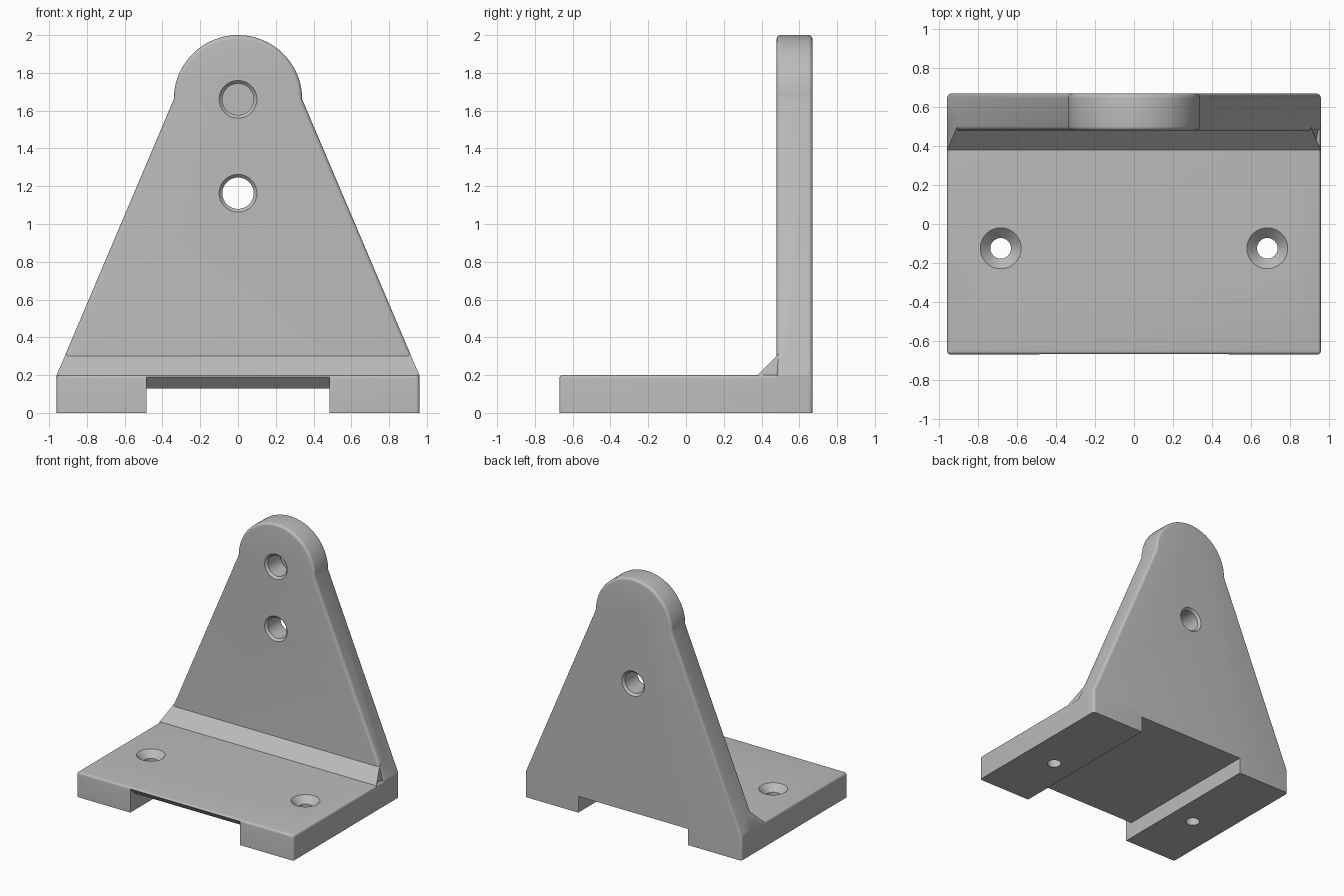
import bpy, bmesh, math
from mathutils import Matrix

if "Cube" in bpy.data.objects:
    bpy.data.objects.remove(bpy.data.objects["Cube"])

grey = bpy.data.materials.new("light_grey")
grey.diffuse_color = (0.5, 0.5, 0.5, 1)
grey.use_nodes = True
grey.node_tree.nodes["Principled BSDF"].inputs["Base Color"].default_value = grey.diffuse_color

HALF_W, DEPTH, BASE_H = 0.96, 0.67, 0.2
TOP_R, TOP_Z, PLATE_Y = 0.34, 1.66, 0.48


def make_object(name, bm):
    bmesh.ops.recalc_face_normals(bm, faces=bm.faces)
    mesh = bpy.data.meshes.new(name)
    bm.to_mesh(mesh)
    bm.free()
    mesh.materials.append(grey)
    ob = bpy.data.objects.new(name, mesh)
    bpy.context.collection.objects.link(ob)
    return ob


def loft(name, ring_a, ring_b, rounded=None, radius=0.022):
    """Solid between two matching outlines; edges picked by rounded() get a fillet."""
    bm = bmesh.new()
    a = [bm.verts.new(p) for p in ring_a]
    b = [bm.verts.new(p) for p in ring_b]
    bm.faces.new(a)
    bm.faces.new(b[::-1])
    for i in range(len(a)):
        j = (i + 1) % len(a)
        bm.faces.new((a[i], b[i], b[j], a[j]))
    bmesh.ops.recalc_face_normals(bm, faces=bm.faces)
    if rounded:
        edges = [e for e in bm.edges if rounded(e.verts[0].co, e.verts[1].co)]
        bmesh.ops.bevel(bm, geom=edges, offset=radius, segments=5,
                        profile=0.5, affect='EDGES', clamp_overlap=True)
    return make_object(name, bm)


def lathe(name, profile, matrix, n=48):
    """Solid of revolution from (radius, height) points, used for drilling."""
    bm = bmesh.new()
    rings = [[bm.verts.new((r * math.cos(2 * math.pi * k / n),
                            r * math.sin(2 * math.pi * k / n), h))
              for k in range(n)] for r, h in profile]
    for lo, hi in zip(rings, rings[1:]):
        for k in range(n):
            m = (k + 1) % n
            bm.faces.new((lo[k], lo[m], hi[m], hi[k]))
    bm.faces.new(rings[0][::-1])
    bm.faces.new(rings[-1])
    bm.transform(matrix)
    return make_object(name, bm)


def combine(target, other, operation):
    mod = target.modifiers.new("bool", 'BOOLEAN')
    mod.object, mod.operation, mod.solver = other, operation, 'EXACT'
    bpy.context.view_layer.objects.active = target
    bpy.ops.object.modifier_apply(modifier=mod.name)
    bpy.data.objects.remove(other, do_unlink=True)


# Base slab, rounded on its top rim and front corners
def base_edge(p, q):
    top = min(p.z, q.z) > 0.1 and max(p.y, q.y) < 0.59
    side = min(p.z, q.z) > 0.1 and abs(p.x - q.x) < 1e-4
    front_corner = max(p.y, q.y) < 0 and abs(p.z - q.z) > 0.1
    return top or side or front_corner


outline = [(-HALF_W, -DEPTH), (HALF_W, -DEPTH), (HALF_W, 0.6), (-HALF_W, 0.6)]
bracket = loft("bracket", [(x, y, 0) for x, y in outline],
               [(x, y, BASE_H) for x, y in outline], base_edge, 0.017)

# Upright plate: tapered sides under a round head
arc = [(TOP_R * math.cos(math.pi * i / 40), TOP_Z + TOP_R * math.sin(math.pi * i / 40))
       for i in range(41)]
shape = [(-HALF_W, BASE_H), (-HALF_W, 0), (HALF_W, 0), (HALF_W, BASE_H)] + arc


def plate_edge(p, q):
    return abs(p.y - q.y) < 1e-4 and max(p.z, q.z) > 0.1


plate = loft("upright_plate", [(x, PLATE_Y, z) for x, z in shape],
             [(x, DEPTH, z) for x, z in shape], plate_edge)
combine(bracket, plate, 'UNION')


# Sloped fillet strip between base and plate, following the plate's taper
def half_width(z):
    t = max(0, (z - BASE_H) / (TOP_Z - BASE_H))
    return HALF_W + (TOP_R - HALF_W) * t


strip = [(0.38, 0.1), (0.38, 0.2), (0.50, 0.32), (0.55, 0.32), (0.55, 0.2), (0.55, 0.1)]
gusset = loft("gusset", [(-half_width(z), y, z) for y, z in strip],
              [(half_width(z), y, z) for y, z in strip])
combine(bracket, gusset, 'UNION')

# Channel under the base, with a sloped lip at the front
slot = [(-0.8, -0.1), (0.8, -0.1), (0.8, 0.13), (-0.61, 0.13), (-0.8, 0.32)]
channel = loft("channel_cutter", [(-0.485, y, z) for y, z in slot],
               [(0.485, y, z) for y, z in slot])
combine(bracket, channel, 'DIFFERENCE')

# Countersunk screw holes in the base
for sx in (-1, 1):
    screw = lathe("screw_hole_cutter",
                  [(0.053, -0.1), (0.053, 0.148), (0.105, 0.2), (0.105, 0.3)],
                  Matrix.Translation((sx * 0.685, -0.125, 0)))
    combine(bracket, screw, 'DIFFERENCE')

# Pivot holes through the plate, chamfered on both faces
mid, half = (PLATE_Y + DEPTH) / 2, (DEPTH - PLATE_Y) / 2
for z in (TOP_Z, 1.163):
    pivot = lathe("pivot_hole_cutter",
                  [(0.1, -0.2), (0.1, -half), (0.083, -half + 0.017),
                   (0.083, half - 0.017), (0.1, half), (0.1, 0.2)],
                  Matrix.Translation((0, mid, z)) @ Matrix.Rotation(math.pi / 2, 4, 'X'))
    combine(bracket, pivot, 'DIFFERENCE')

bpy.ops.object.select_all(action='DESELECT')
bracket.select_set(True)
bpy.context.view_layer.objects.active = bracket
bpy.ops.object.shade_smooth_by_angle(angle=math.radians(21))
